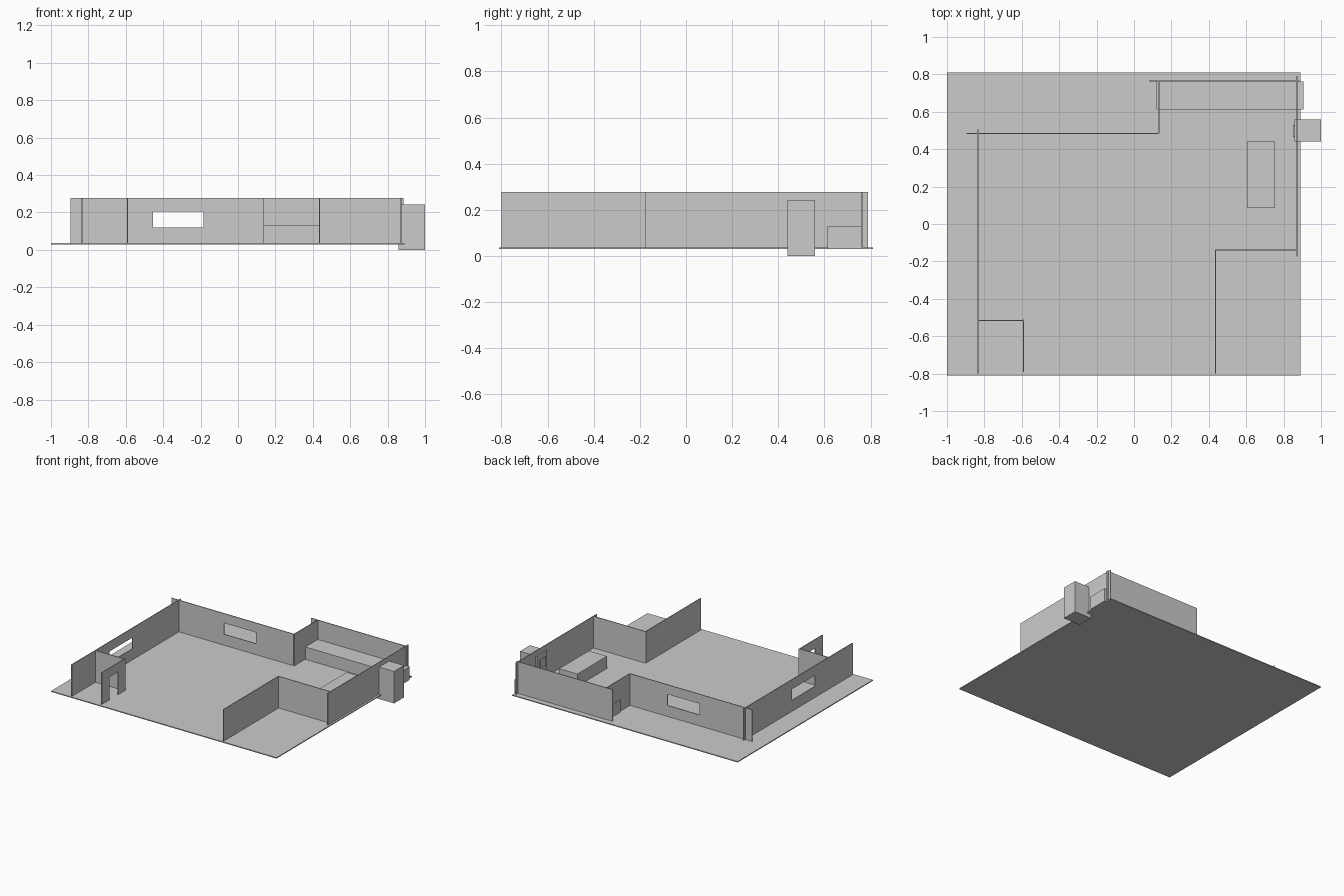
import bpy

if "Cube" in bpy.data.objects:
    bpy.data.objects.remove(bpy.data.objects["Cube"])

Z0, TOP = 0.03, 0.277      # wall foot and wall top
T = 0.006                  # wall thickness


def box(name, x0, x1, y0, y1, z0, z1):
    bpy.ops.mesh.primitive_cube_add(size=1, location=((x0 + x1) / 2, (y0 + y1) / 2, (z0 + z1) / 2))
    ob = bpy.context.object
    ob.name = name
    ob.scale = (x1 - x0, y1 - y0, z1 - z0)
    bpy.ops.object.transform_apply(location=False, rotation=False, scale=True)
    return ob


def wall(name, axis, pos, a, b, opening=None):
    """Wall running along axis from a to b, with an optional (a0, a1, z0, z1) opening."""
    def slab(label, s, e, z0, z1, t):
        if axis == 'x':
            return box(label, s, e, pos - t / 2, pos + t / 2, z0, z1)
        return box(label, pos - t / 2, pos + t / 2, s, e, z0, z1)

    ob = slab(name, a, b, Z0, TOP, T)
    if opening:
        cutter = slab("opening_cutter", *opening, T * 6)
        mod = ob.modifiers.new("opening", 'BOOLEAN')
        mod.operation, mod.solver, mod.object = 'DIFFERENCE', 'EXACT', cutter
        bpy.context.view_layer.objects.active = ob
        bpy.ops.object.modifier_apply(modifier=mod.name)
        bpy.data.objects.remove(cutter)
    return ob


# floor
box("floor_slab", -1.0, 0.89, -0.81, 0.81, 0.03, 0.037)

# outer walls
wall("left_wall", 'y', -0.835, -0.80, 0.505, (-0.35, -0.075, 0.12, 0.205))
wall("back_left_wall", 'x', 0.483, -0.895, 0.13, (-0.455, -0.185, 0.12, 0.205))
wall("back_step_wall", 'y', 0.132, 0.483, 0.765)
wall("back_right_wall", 'x', 0.765, 0.08, 0.885)
wall("right_wall", 'y', 0.872, -0.175, 0.79)
wall("front_step_wall", 'x', -0.138, 0.435, 0.875)
wall("front_right_wall", 'y', 0.436, -0.80, -0.138)

# small closet with doorway
wall("closet_wall", 'x', -0.515, -0.835, -0.59)
wall("closet_door_wall", 'y', -0.591, -0.79, -0.51, (-0.70, -0.595, 0.02, 0.21))

# kitchen counter and island
box("counter", 0.12, 0.905, 0.613, 0.762, Z0, 0.13)
box("island", 0.603, 0.755, 0.085, 0.44, Z0, 0.13)

# chimney block and the panel on its room side
box("chimney", 0.857, 1.0, 0.44, 0.56, 0.0, 0.242)
box("chimney_panel", 0.849, 0.857, 0.465, 0.53, 0.14, 0.205)
